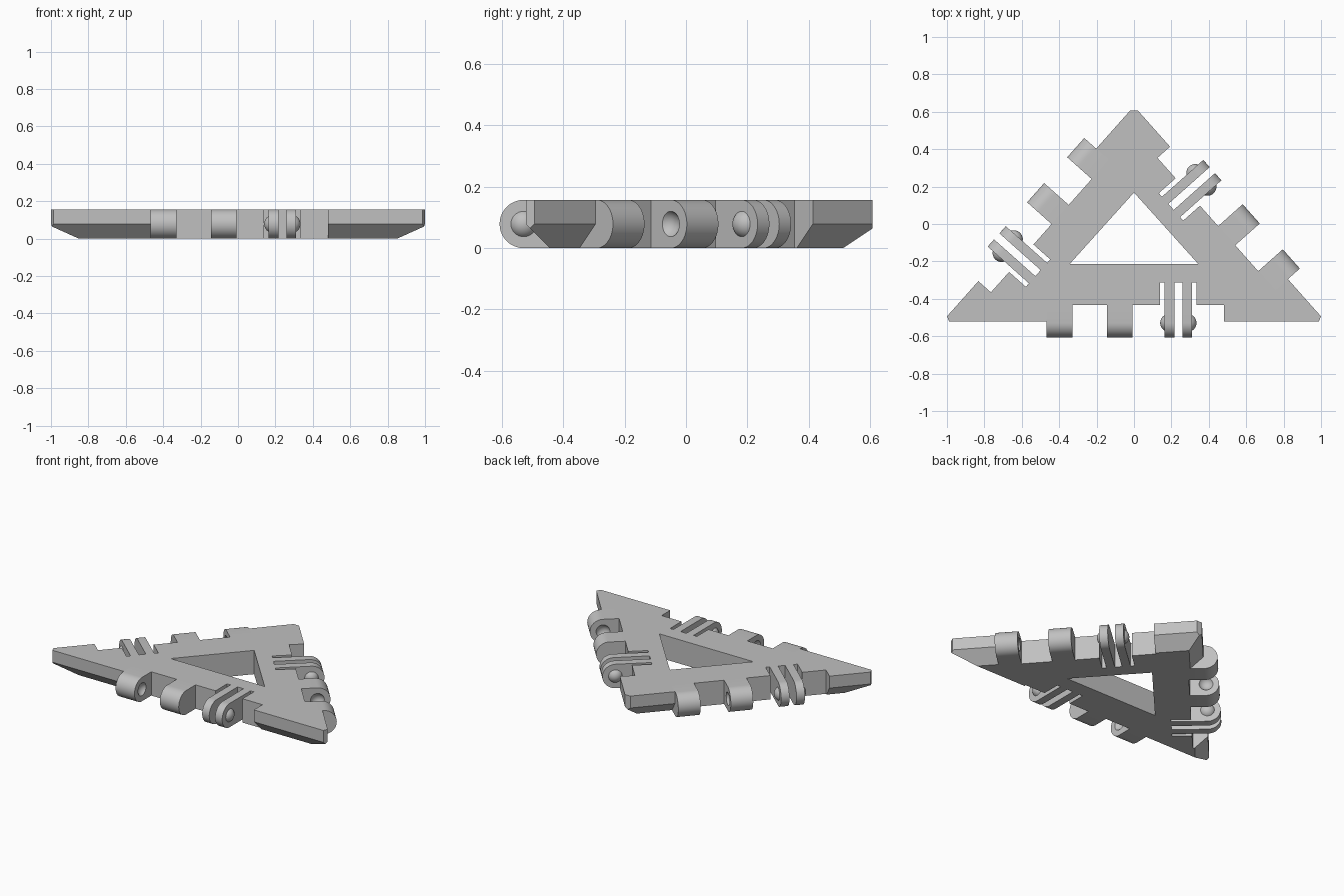
import bpy, bmesh, math
from mathutils import Matrix, Vector

if "Cube" in bpy.data.objects:
    bpy.data.objects.remove(bpy.data.objects["Cube"])

H = 0.157                # plate thickness
R = H / 2                # hinge radius
AXIS = -0.007            # hinge axis, just outside each edge line
NOTCH, POCKET = 0.09, 0.21
PAIR = 0.237             # hinge pair distance from the edge middle
DOME_R, DOME_H = 0.048, 0.024

grey = bpy.data.materials.new("light_grey")
grey.use_nodes = True
grey.diffuse_color = (0.53, 0.53, 0.53, 1)
grey.node_tree.nodes["Principled BSDF"].inputs["Base Color"].default_value = grey.diffuse_color


def to_mesh(bm, name):
    bmesh.ops.recalc_face_normals(bm, faces=bm.faces)
    mesh = bpy.data.meshes.new(name)
    bm.to_mesh(mesh)
    bm.free()
    mesh.materials.append(grey)
    return mesh


def add_object(name, mesh, matrix=Matrix()):
    ob = bpy.data.objects.new(name, mesh)
    bpy.context.collection.objects.link(ob)
    ob.matrix_world = matrix
    return ob


def extrude(bm, faces, offset):
    geom = bmesh.ops.extrude_face_region(bm, geom=faces)["geom"]
    verts = [g for g in geom if isinstance(g, bmesh.types.BMVert)]
    bmesh.ops.translate(bm, verts=verts, vec=offset)


# Sharp outer triangle; each side gets a frame with x along it and y inward
corners = [Vector((-1.025, -0.522, 0)), Vector((1.025, -0.522, 0)), Vector((0, 0.63, 0))]
trims = [0.0375, 0.0375, 0.03]
sides = []
for i, a in enumerate(corners):
    d = corners[(i + 1) % 3] - a
    mid = a + d / 2
    sides.append((Matrix.Translation(mid) @ Matrix.Rotation(math.atan2(d.y, d.x), 4, "Z"), d.length / 2))

# Plate outline with hinge notches
notch = [(-0.467, 0), (-0.467, NOTCH), (PAIR - 0.098, NOTCH), (PAIR - 0.098, POCKET),
         (PAIR + 0.098, POCKET), (PAIR + 0.098, NOTCH), (0.481, NOTCH), (0.481, 0)]
outline = []
for i, (m, half) in enumerate(sides):
    ends = [(trims[i] - half, 0)], [(half - trims[(i + 1) % 3], 0)]
    outline += [m @ Vector((x, y, 0)) for x, y in ends[0] + notch + ends[1]]
opening = [Vector((-0.343, -0.213, 0)), Vector((0.343, -0.213, 0)), Vector((0, 0.168, 0))]

bm = bmesh.new()
edges = []
for loop in (outline, opening):
    vs = [bm.verts.new(p) for p in loop]
    edges += [bm.edges.new((v, vs[(k + 1) % len(vs)])) for k, v in enumerate(vs)]
bmesh.ops.triangle_fill(bm, edges=edges, use_beauty=True, normal=(0, 0, 1))
extrude(bm, bm.faces[:], (0, 0, H))
bmesh.ops.recalc_face_normals(bm, faces=bm.faces)

# Chamfer under the outer edges
for m, half in sides:
    cut = bmesh.ops.bisect_plane(
        bm, geom=bm.verts[:] + bm.edges[:] + bm.faces[:], dist=1e-5,
        plane_co=m @ Vector((0, 0, R)), plane_no=m.to_3x3() @ Vector((0, -1, -1)), clear_outer=True)
    rim = [e for e in cut["geom_cut"] if isinstance(e, bmesh.types.BMEdge) and e.is_boundary]
    bmesh.ops.holes_fill(bm, edges=rim, sides=0)
add_object("triangle_plate", to_mesh(bm, "triangle_plate"))


def rounded_tab(name, x0, x1, back, steps=20):
    """Tab along -y with a half-round end."""
    bm = bmesh.new()
    pts = [(back, 0)]
    for k in range(steps + 1):
        a = math.pi * (k / steps - 0.5)
        pts.append((AXIS - R * math.cos(a), R + R * math.sin(a)))
    pts.append((back, H))
    face = bm.faces.new([bm.verts.new((x0, y, z)) for y, z in pts])
    extrude(bm, [face], (x1 - x0, 0, 0))
    return to_mesh(bm, name)


def ball(name, x, keep=0, base=0):
    """Ball on the hinge axis; keep = side of the base plane to retain."""
    bm = bmesh.new()
    bmesh.ops.create_uvsphere(bm, u_segments=32, v_segments=24, radius=DOME_R,
                              matrix=Matrix.Translation((x, AXIS, R)) @ Matrix.Rotation(math.pi / 2, 4, "Y"))
    if keep:
        bmesh.ops.bisect_plane(bm, geom=bm.verts[:] + bm.edges[:] + bm.faces[:],
                               plane_co=(base, 0, 0), plane_no=(-keep, 0, 0), clear_outer=True)
    return to_mesh(bm, name)


def dimpled_knuckle(name, x0, x1, ball_x):
    """Knuckle with a round socket facing its partner."""
    ob = add_object(name, rounded_tab(name, x0, x1, NOTCH))
    cutter = add_object("socket_cutter", ball("socket_cutter", ball_x))
    cutter.hide_render = True
    mod = ob.modifiers.new("socket", "BOOLEAN")
    mod.operation, mod.solver, mod.object = "DIFFERENCE", "EXACT", cutter
    graph = bpy.context.evaluated_depsgraph_get()
    mesh = bpy.data.meshes.new_from_object(ob.evaluated_get(graph))
    bpy.data.objects.remove(ob)
    bpy.data.objects.remove(cutter)
    return mesh


# Hinge parts, shared by the three sides
inset = DOME_R - DOME_H
parts = {}
for label, s in (("first", -1), ("second", 1)):
    inner, outer = s * 0.0925 - PAIR, s * 0.23 - PAIR
    parts[label + "_knuckle"] = dimpled_knuckle(
        label + "_knuckle", min(inner, outer), max(inner, outer), inner - s * inset)
    inner, outer = s * 0.0215 + PAIR, s * 0.073 + PAIR
    parts[label + "_finger"] = rounded_tab(
        label + "_finger", min(inner, outer), max(inner, outer), POCKET)
    parts[label + "_finger_dome"] = ball(label + "_finger_dome", outer - s * inset, s, outer)

bpy.ops.object.select_all(action="DESELECT")
for side, (m, half) in zip(("front", "left", "right"), sides):
    for name, mesh in parts.items():
        ob = add_object(f"{side}_{name}", mesh, m)
        if side == "front":
            ob.select_set(True)
            bpy.context.view_layer.objects.active = ob
bpy.ops.object.shade_smooth_by_angle(angle=math.radians(30))
bpy.ops.object.select_all(action="DESELECT")
